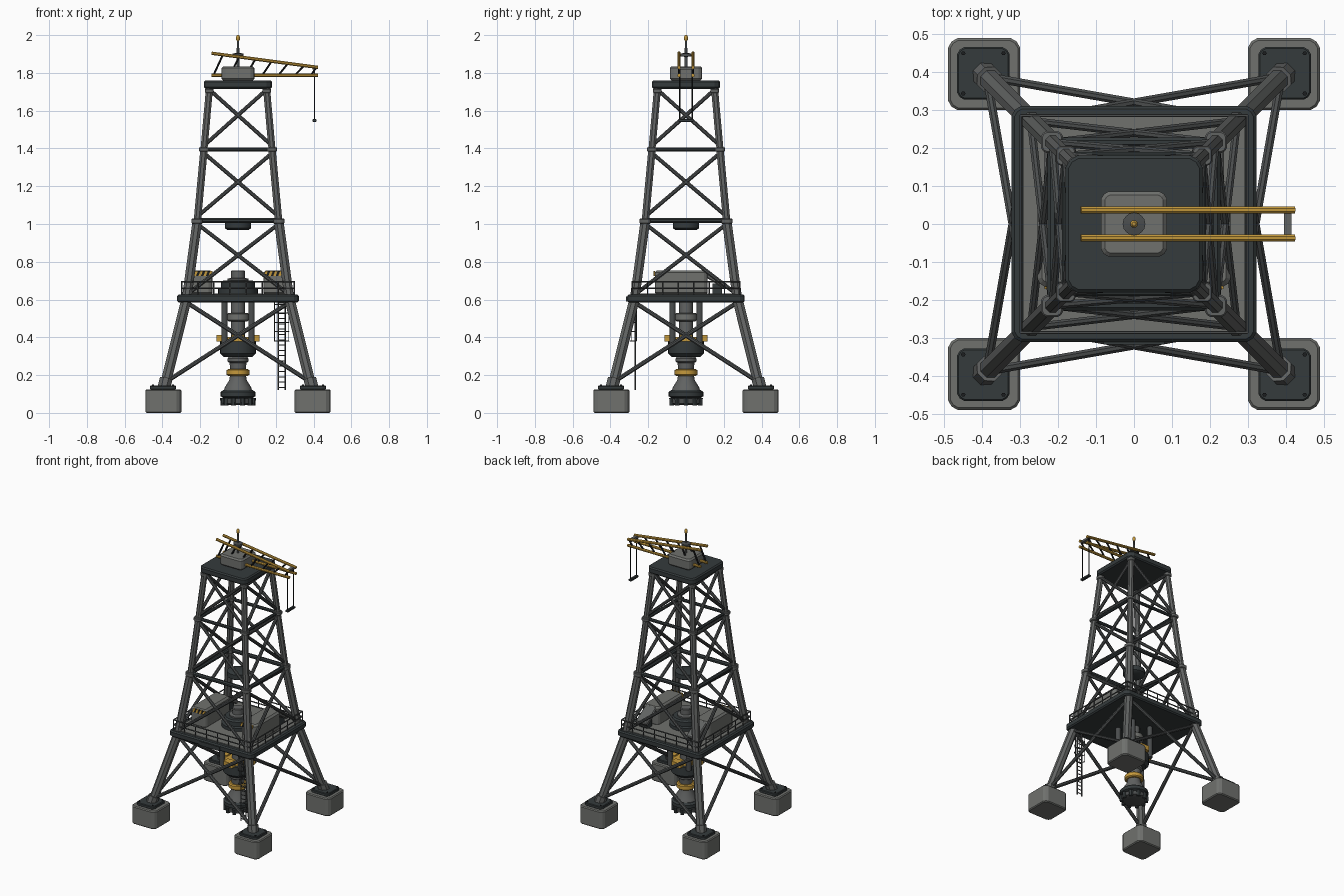
import bpy, bmesh, math
from mathutils import Vector, Matrix

if "Cube" in bpy.data.objects:
    bpy.data.objects.remove(bpy.data.objects["Cube"])


def material(name, r, g, b):
    m = bpy.data.materials.new(name)
    m.use_nodes = True
    m.diffuse_color = (r, g, b, 1)
    m.node_tree.nodes["Principled BSDF"].inputs["Base Color"].default_value = (r, g, b, 1)
    return m


DARK = material("dark steel", 0.035, 0.043, 0.045)
BRACE = material("brace steel", 0.07, 0.075, 0.076)
LEG = material("leg steel", 0.12, 0.125, 0.123)
GREY = material("pale grey", 0.16, 0.165, 0.155)
GOLD = material("safety yellow", 0.56, 0.32, 0.045)
BLACK = material("black", 0.012, 0.013, 0.014)


def finish(name, bm, mat, smooth=False):
    bmesh.ops.recalc_face_normals(bm, faces=bm.faces)
    mesh = bpy.data.meshes.new(name)
    bm.to_mesh(mesh)
    bm.free()
    mesh.materials.append(mat)
    ob = bpy.data.objects.new(name, mesh)
    bpy.context.collection.objects.link(ob)
    if smooth:
        bpy.ops.object.select_all(action='DESELECT')
        ob.select_set(True)
        bpy.context.view_layer.objects.active = ob
        bpy.ops.object.shade_smooth_by_angle(angle=math.radians(35))
    return ob


def add_tube(bm, a, b, r, sides=8, r2=None):
    a, b = Vector(a), Vector(b)
    d = b - a
    rot = d.to_track_quat('Z', 'Y').to_matrix().to_4x4()
    spin = Matrix.Rotation(math.pi / sides, 4, 'Z')
    bmesh.ops.create_cone(bm, cap_ends=True, segments=sides, radius1=r, radius2=r if r2 is None else r2,
                          depth=d.length, matrix=Matrix.Translation((a + b) / 2) @ rot @ spin)


def add_box(bm, center, size, corner=0, edge=0, tilt=0):
    """Box with chamfered upright corners and softened top and bottom rims."""
    part = bmesh.new()
    bmesh.ops.create_cube(part, size=1, matrix=Matrix.Diagonal((*size, 1)))
    if corner:
        up = [e for e in part.edges if abs(e.verts[0].co.z - e.verts[1].co.z) > 1e-5]
        bmesh.ops.bevel(part, geom=up, offset=corner, segments=2, profile=0.4, affect='EDGES')
    if edge:
        rim = [e for e in part.edges if abs(e.verts[0].co.z - e.verts[1].co.z) < 1e-5]
        bmesh.ops.bevel(part, geom=rim, offset=edge, segments=1, affect='EDGES')
    part.transform(Matrix.Translation(center) @ Matrix.Rotation(tilt, 4, 'X'))
    temp = bpy.data.meshes.new("temp")
    part.to_mesh(temp)
    part.free()
    bm.from_mesh(temp)
    bpy.data.meshes.remove(temp)


def box(name, center, size, mat, corner=0, edge=0, tilt=0):
    bm = bmesh.new()
    add_box(bm, center, size, corner, edge, tilt)
    return finish(name, bm, mat)


def lathe(name, profile, mat, sides=28):
    """Stack of rings (radius, height) closed at both ends."""
    bm = bmesh.new()
    pts = [(0, profile[0][1])] + profile + [(0, profile[-1][1])]
    verts = [bm.verts.new((r, 0, z)) for r, z in pts]
    edges = [bm.edges.new(p) for p in zip(verts, verts[1:])]
    bmesh.ops.spin(bm, geom=verts + edges, axis=(0, 0, 1), cent=(0, 0, 0), angle=math.tau, steps=sides)
    bmesh.ops.remove_doubles(bm, verts=bm.verts, dist=1e-5)
    return finish(name, bm, mat, True)


CORNERS = [(1, 1), (-1, 1), (-1, -1), (1, -1)]
SIDES = list(zip(CORNERS, CORNERS[1:] + CORNERS[:1]))


def at(corner, reach, z):
    return Vector((corner[0] * reach, corner[1] * reach, z))


# Footings: block, base plate, bolts
blocks, plates, bolts, sockets = [bmesh.new() for _ in range(4)]
for c in CORNERS:
    add_box(blocks, at(c, 0.395, 0.0625), (0.19, 0.19, 0.125), 0.025, 0.006)
    add_box(plates, at(c, 0.397, 0.134), (0.138, 0.138, 0.022), 0.018, 0.004)
    for dx, dy in CORNERS:
        p = at(c, 0.397, 0.14) + Vector((dx * 0.053, dy * 0.053, 0))
        add_tube(bolts, p, p + Vector((0, 0, 0.01)), 0.006, 6)
    add_tube(sockets, at(c, 0.393, 0.13), at(c, 0.381, 0.18), 0.036)
finish("footing_blocks", blocks, GREY)
finish("footing_plates", plates, DARK)
finish("footing_bolts", bolts, BLACK)
finish("leg_sockets", sockets, LEG)

# Legs, kinked at the deck and the middle joint
LEVELS = [(0.388, 0.14, 0.029), (0.272, 0.605, 0.027), (0.215, 1.02, 0.021), (0.18, 1.395, 0.02), (0.15, 1.73, 0)]
legs, joints = bmesh.new(), bmesh.new()
for c in CORNERS:
    for (r0, z0, w), (r1, z1, _) in zip(LEVELS, LEVELS[1:]):
        add_tube(legs, at(c, r0, z0), at(c, r1, z1), w)
    add_box(joints, at(c, 0.216, 1.015), (0.058, 0.058, 0.028), 0.014, 0.004)
    add_box(joints, at(c, 0.18, 1.395), (0.052, 0.052, 0.022), 0.012, 0.003)
    add_box(joints, at(c, 0.152, 1.705), (0.046, 0.046, 0.022), 0.012, 0.003)
finish("legs", legs, LEG, True)
finish("leg_joints", joints, LEG)

# Cross bracing and level beams on all four sides
cross, beams = bmesh.new(), bmesh.new()
for a, b in SIDES:
    for i, ((r0, z0, _), (r1, z1, _)) in enumerate(zip(LEVELS, LEVELS[1:])):
        thick = 0.011 if i else 0.012
        lift = 0.02
        for p, q in ((a, b), (b, a)):
            add_tube(cross, at(p, r0, z0 + lift), at(q, r1, z1 - lift), thick)
    add_tube(beams, at(a, 0.215, 1.018), at(b, 0.215, 1.018), 0.014)
    add_tube(beams, at(a, 0.18, 1.395), at(b, 0.18, 1.395), 0.011)
finish("cross_braces", cross, BRACE, True)
finish("level_beams", beams, DARK, True)

# Working deck with floor and front plate
box("deck_frame", (0, 0, 0.606), (0.645, 0.622, 0.042), DARK, 0.025, 0.008)
box("deck_floor", (0, 0, 0.628), (0.585, 0.565, 0.008), GREY, 0.01)
box("deck_front_plate", (0, -0.314, 0.603), (0.16, 0.008, 0.028), DARK)

# Handrail
rail = bmesh.new()
for a, b in SIDES:
    p, q = [Vector((c[0] * 0.298, c[1] * 0.286, 0.625)) for c in (a, b)]
    for h in (0.035, 0.07):
        up = Vector((0, 0, h))
        add_tube(rail, p + up, q + up, 0.004, 6)
    for i in range(7):
        s = p.lerp(q, i / 7)
        add_tube(rail, s, s + Vector((0, 0, 0.07)), 0.004, 6)
finish("handrail", rail, BRACE)

# Twin machine housings with sloping chutes and hazard strips
for side, s in (("left", 1), ("right", -1)):
    box(side + "_housing", (s * 0.195, -0.025, 0.69), (0.12, 0.28, 0.13), GREY, 0.02, 0.012)
    box(side + "_chute", (s * 0.195, 0.155, 0.704), (0.085, 0.14, 0.03), LEG, 0, 0.006, -0.56)
    box(side + "_chute_foot", (s * 0.195, 0.165, 0.655), (0.06, 0.05, 0.06), DARK)
    for mat, parity in ((GOLD, 0), (BLACK, 1)):
        bm = bmesh.new()
        for i in range(parity, 7, 2):
            add_box(bm, (s * 0.185 - 0.039 + i * 0.013, -0.167, 0.737), (0.013, 0.008, 0.026))
        for v in bm.verts:
            v.co.x += (v.co.z - 0.737) * 0.4
        finish(side + "_hazard_" + mat.name.split()[-1], bm, mat)

# Rotary table
lathe("rotary_table", [(0.105, 0.63), (0.105, 0.655), (0.09, 0.66), (0.09, 0.69), (0.08, 0.7)], DARK)
lathe("drive_head", [(0.055, 0.69), (0.055, 0.71), (0.036, 0.715), (0.036, 0.75), (0.032, 0.755)], LEG)

# Drill string from the deck down to the bit
lathe("drill_shaft", [(0.037, 0.36), (0.037, 0.6)], LEG)
lathe("shaft_ring", [(0.05, 0.485), (0.06, 0.492), (0.06, 0.523), (0.05, 0.53)], GREY)
lathe("motor_body", [(0.075, 0.295), (0.095, 0.315), (0.095, 0.378), (0.085, 0.388)], DARK)
lathe("drill_neck", [(0.04, 0.22), (0.045, 0.265), (0.055, 0.272), (0.055, 0.288), (0.045, 0.3)], LEG)
lathe("yellow_ring", [(0.052, 0.196), (0.06, 0.202), (0.06, 0.226), (0.052, 0.232)], GOLD)
lathe("drill_cone", [(0.075, 0.115), (0.07, 0.135), (0.045, 0.175), (0.042, 0.21)], LEG)
lathe("bit_collar", [(0.08, 0.08), (0.092, 0.088), (0.092, 0.11), (0.08, 0.12)], DARK)
lathe("bit_core", [(0.06, 0.042), (0.082, 0.05), (0.082, 0.075), (0.05, 0.085)], BRACE)
teeth, guides, clamps = bmesh.new(), bmesh.new(), bmesh.new()
for i in range(10):
    d = Vector((math.cos(i * math.tau / 10), math.sin(i * math.tau / 10), 0))
    add_tube(teeth, d * 0.079 + Vector((0, 0, 0.04)), d * 0.079 + Vector((0, 0, 0.078)), 0.013, 6, 0.016)
for c in CORNERS:
    add_tube(guides, at(c, 0.072, 0.36), at(c, 0.072, 0.59), 0.017, 12)
for x, y in ((1, 0), (-1, 0), (0, 1), (0, -1)):
    add_box(clamps, (x * 0.09, y * 0.09, 0.395), (0.05 if x else 0.07, 0.05 if y else 0.07, 0.034), 0.006)
finish("bit_teeth", teeth, DARK)
finish("guide_columns", guides, BRACE, True)
finish("yellow_clamps", clamps, GOLD)
lathe("clamp_ring", [(0.088, 0.384), (0.088, 0.402)], GOLD)

# Hanging block under the middle level
lathe("middle_block", [(0.055, 0.968), (0.07, 0.978), (0.07, 1.01), (0.06, 1.015)], DARK)

# Ladder with safety cage
ladder = bmesh.new()
for x in (0.212, 0.25):
    add_tube(ladder, (x, -0.268, 0.12), (x, -0.268, 0.6), 0.004, 6)
for i in range(17):
    z = 0.135 + i * 0.028
    add_tube(ladder, (0.212, -0.268, z), (0.25, -0.268, z), 0.003, 6)
arc = [(0.231 + 0.038 * math.cos(t * math.pi / 6), -0.262 - 0.032 * math.sin(t * math.pi / 6)) for t in range(7)]
for z in (0.38, 0.43, 0.48, 0.53, 0.575):
    for p, q in zip(arc, arc[1:]):
        add_tube(ladder, (*p, z), (*q, z), 0.003, 5)
for p in arc[::2]:
    add_tube(ladder, (*p, 0.38), (*p, 0.6), 0.002, 5)
finish("ladder", ladder, BRACE)

# Crown platform, cap and mast
box("crown_platform", (0, 0, 1.738), (0.36, 0.36, 0.044), DARK, 0.03, 0.008)
box("crown_cap", (0, 0, 1.797), (0.174, 0.172, 0.076), GREY, 0.02, 0.01)
lathe("mast", [(0.008, 1.83), (0.008, 1.885), (0.03, 1.888), (0.03, 1.902), (0.007, 1.906), (0.006, 1.975)], BRACE, 16)
lathe("mast_tip", [(0.006, 1.97), (0.01, 1.976), (0.01, 1.992), (0.005, 2.0)], GOLD, 16)

# Crane jib with lattice, cables and hook bar
rails, lattice, cables = bmesh.new(), bmesh.new(), bmesh.new()
for y in (0.037, -0.037):
    add_tube(rails, (-0.14, y, 1.787), (0.424, y, 1.787), 0.0095)
    add_tube(rails, (-0.14, y, 1.904), (0.424, y, 1.829), 0.0095)
    for i in range(7):
        x = -0.13 + i * 0.086
        top = min(x + 0.05, 0.415)
        add_tube(lattice, (x, y, 1.787), (top, y, 1.885 - top * 0.134), 0.006, 6)
    add_tube(cables, (0.405, y * 0.9, 1.83), (0.405, y * 0.9, 1.55), 0.0035, 6)
finish("jib_rails", rails, GOLD, True)
finish("jib_lattice", lattice, BLACK)
finish("hoist_cables", cables, BLACK)
box("jib_end_bar", (0.405, 0, 1.825), (0.02, 0.074, 0.014), LEG)
box("hook_bar", (0.405, 0, 1.548), (0.02, 0.08, 0.018), DARK, 0, 0.004)
